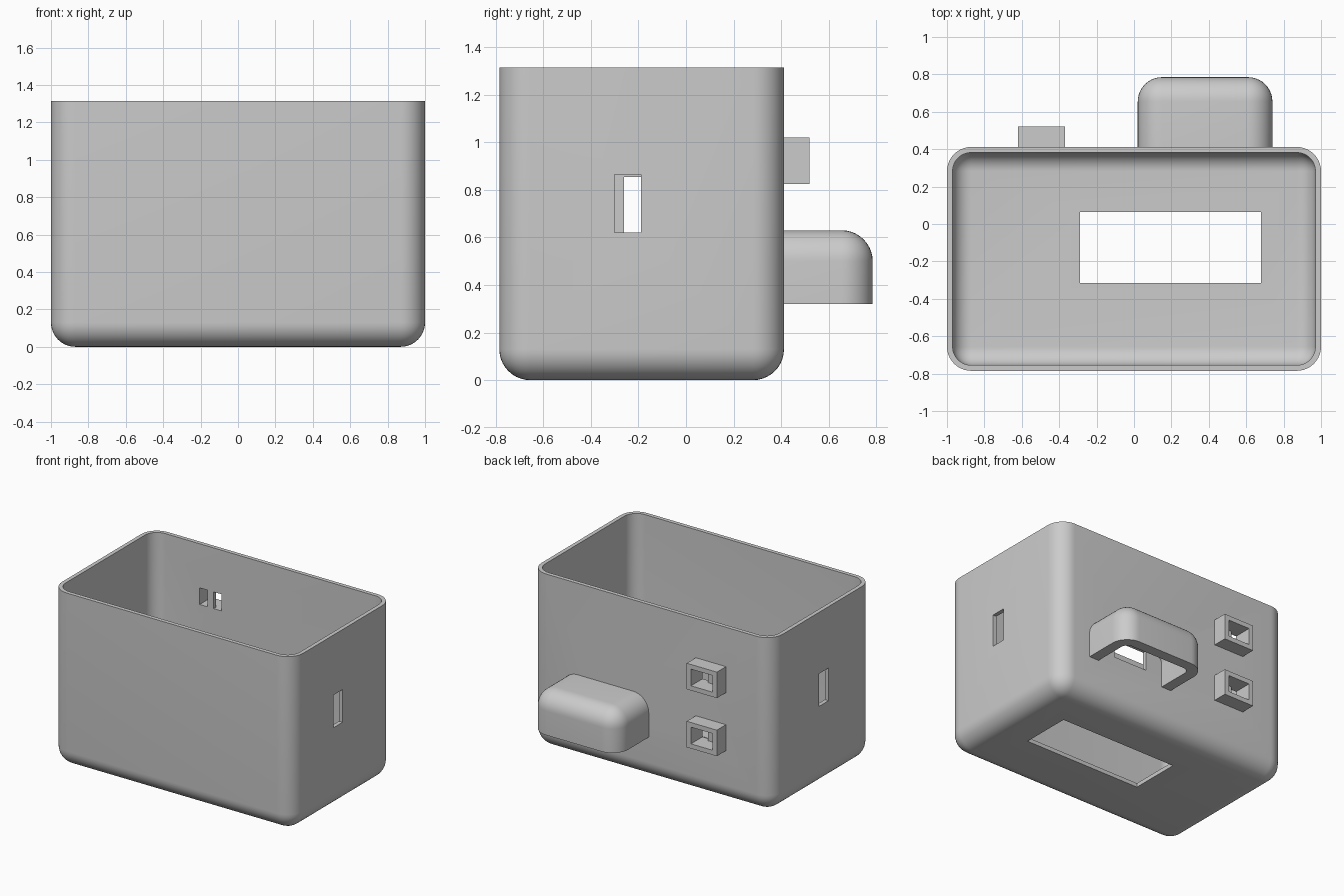
import bpy, bmesh

old = bpy.data.objects.get("Cube")
if old:
    bpy.data.objects.remove(old, do_unlink=True)

grey = bpy.data.materials.new("plain_grey")
grey.use_nodes = True
colour = (0.6, 0.6, 0.6, 1)
grey.diffuse_color = colour
grey.node_tree.nodes["Principled BSDF"].inputs["Base Color"].default_value = colour


def box(name, lo, hi, radius=0, sharp=()):
    """Box between two corners; edges on the (axis, value) planes in sharp stay square."""
    bm = bmesh.new()
    bmesh.ops.create_cube(bm, size=1)
    for v in bm.verts:
        v.co = [hi[i] if v.co[i] > 0 else lo[i] for i in range(3)]
    if radius:
        def is_round(e):
            return not any(all(abs(v.co[a] - p) < 1e-5 for v in e.verts) for a, p in sharp)
        bmesh.ops.bevel(bm, geom=[e for e in bm.edges if is_round(e)], offset=radius,
                        segments=10, profile=0.5, affect='EDGES', clamp_overlap=False)
    mesh = bpy.data.meshes.new(name)
    bm.to_mesh(mesh)
    bm.free()
    mesh.materials.append(grey)
    obj = bpy.data.objects.new(name, mesh)
    bpy.context.collection.objects.link(obj)
    return obj


def cut(target, cutter):
    """Subtract the cutter for good and remove it."""
    mod = target.modifiers.new("cut", 'BOOLEAN')
    mod.operation, mod.solver, mod.object = 'DIFFERENCE', 'EXACT', cutter
    bpy.ops.object.select_all(action='DESELECT')
    bpy.context.view_layer.objects.active = target
    target.select_set(True)
    bpy.ops.object.modifier_apply(modifier=mod.name)
    bpy.data.objects.remove(cutter, do_unlink=True)


def smooth(obj):
    bpy.ops.object.select_all(action='DESELECT')
    bpy.context.view_layer.objects.active = obj
    obj.select_set(True)
    bpy.ops.object.shade_smooth_by_angle(angle=0.6)


FRONT, BACK, TOP, WALL = -0.785, 0.412, 1.315, 0.03

# Open-topped case with rounded corners and base
case = box("case", (-1, FRONT, 0), (1, BACK, TOP), 0.13, [(2, TOP)])
cut(case, box("cavity", (WALL - 1, FRONT + WALL, WALL), (1 - WALL, BACK - WALL, 1.6),
              0.1, [(2, 1.6)]))

# Base window, side slots and the vent behind the hood
for lo, hi in [((-0.29, -0.315, -0.1), (0.68, 0.065, 0.2)),
               ((0.9, -0.30, 0.62), (1.1, -0.19, 0.865)),
               ((-1.1, -0.26, 0.61), (-0.9, -0.145, 0.855)),
               ((0.24, 0.3, 0.40), (0.52, 0.5, 0.55))]:
    cut(case, box("opening", lo, hi))

# Two square sockets, each backed by a pair of slots with a bar between
for label, z in (("upper", 0.825), ("lower", 0.39)):
    socket = box(label + "_socket", (-0.62, BACK - 0.005, z), (-0.37, 0.52, z + 0.195))
    cut(socket, box("bore", (-0.585, 0.3, z + 0.035), (-0.405, 0.6, z + 0.16)))
    for x in (-0.585, -0.47):
        cut(case, box("slot", (x, 0.3, z + 0.035), (x + 0.065, 0.5, z + 0.16)))

# Rounded hood, open underneath
hood = box("hood", (0.02, BACK - 0.005, 0.32), (0.74, 0.785, 0.63), 0.13,
           [(1, BACK - 0.005), (2, 0.32)])
cut(hood, box("hood_cavity", (0.10, 0.3, 0.2), (0.66, 0.705, 0.55), 0.05,
              [(1, 0.3), (2, 0.2)]))

smooth(case)
smooth(hood)
